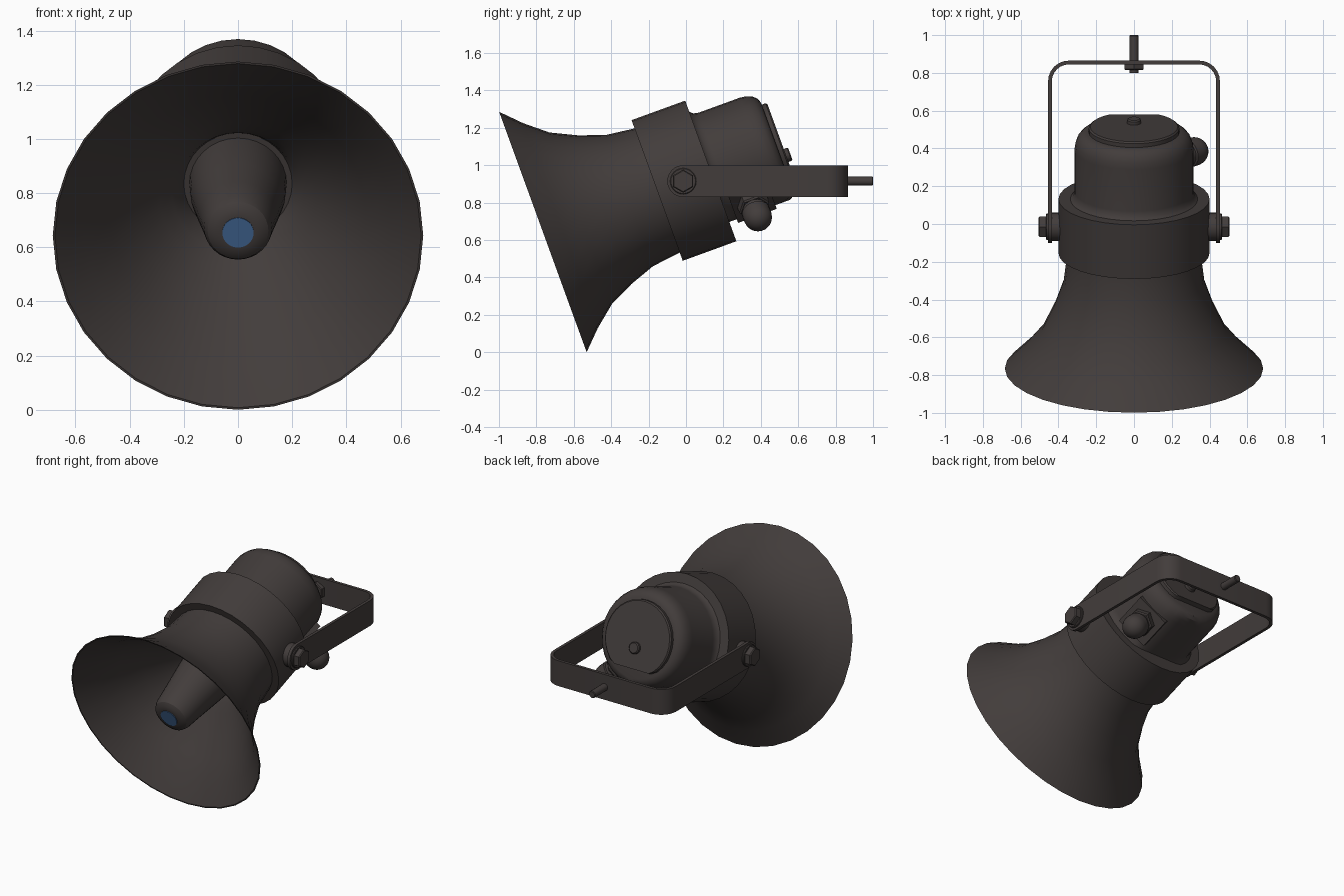
import bpy, bmesh, math
from mathutils import Matrix, Vector

if "Cube" in bpy.data.objects:
    bpy.data.objects.remove(bpy.data.objects["Cube"])

S, C = math.sin(math.radians(20)), math.cos(math.radians(20))
# horn frame: local z runs backward along the tilted axis, local y points down
TILT = Matrix(((1, 0, 0, 0), (0, S, C, -0.765), (0, -C, S, 0.643), (0, 0, 0, 1)))
PIVOT = Vector((0, -0.015, 0.915))


def material(name, rgb):
    m = bpy.data.materials.new(name)
    m.diffuse_color = (*rgb, 1)
    m.use_nodes = True
    m.node_tree.nodes["Principled BSDF"].inputs["Base Color"].default_value = m.diffuse_color
    return m


dark = material("dark brown grey", (0.055, 0.046, 0.044))
blue = material("blue", (0.055, 0.135, 0.30))


def finish(name, bm, mat=dark, matrix=Matrix()):
    bmesh.ops.remove_doubles(bm, verts=bm.verts, dist=1e-5)
    bmesh.ops.transform(bm, matrix=matrix, verts=bm.verts)
    bmesh.ops.recalc_face_normals(bm, faces=bm.faces)
    me = bpy.data.meshes.new(name)
    bm.to_mesh(me)
    bm.free()
    me.materials.append(mat)
    ob = bpy.data.objects.new(name, me)
    bpy.context.collection.objects.link(ob)
    return ob


def lathe(name, profile, sides=32, matrix=TILT, mat=dark, flat=None):
    """Spin (radius, height) points around z; flat cuts the lower side."""
    bm = bmesh.new()
    rings = []
    for r, h in profile:
        ring = []
        for i in range(sides):
            a = 2 * math.pi * i / sides
            y = r * math.cos(a)
            if flat is not None:
                y = min(y, flat)
            ring.append(bm.verts.new((r * math.sin(a), y, h)))
        rings.append(ring)
    for a, b in zip(rings, rings[1:]):
        for i in range(sides):
            j = (i + 1) % sides
            bm.faces.new((a[i], a[j], b[j], b[i]))
    return finish(name, bm, mat, matrix)


def along(origin, direction):
    """Matrix placing local z along a direction."""
    q = Vector(direction).to_track_quat('Z', 'Y')
    return Matrix.Translation(origin) @ q.to_matrix().to_4x4()


def disc(r, h0, h1, bevel=0.0):
    pts = [(0, h0), (r, h0), (r, h1 - bevel)]
    if bevel:
        pts.append((r - bevel, h1))
    return pts + [(0, h1)]


# flared horn: throat, inner wall, rim, outer wall
lathe("horn", [(0, .56), (.20, .56), (.215, .52), (.245, .48), (.29, .43), (.38, .335),
               (.473, .215), (.57, .1), (.676, 0), (.684, 0), (.583, .1), (.488, .215),
               (.423, .35), (.373, .49), (.353, .65), (.35, .70)])

# central plug with coloured tip
lathe("centre_plug", [(0, .035), (.06, .035), (.09, .04), (.112, .055), (.125, .085), (.14, .2),
                      (.16, .34), (.175, .45), (.18, .57)])
lathe("plug_tip", disc(.058, .036, .031), mat=blue)

# collar and driver housing
lathe("collar", [(.34, .65), (.40, .65), (.40, .955), (.25, .955)])
lathe("driver_housing", [(.345, .95), (.335, .957), (.321, .972), (.315, 1.0), (.315, 1.235),
                         (.310, 1.27), (.298, 1.30), (.278, 1.322), (.252, 1.332), (0, 1.332)],
      flat=.29)
lathe("rear_cap", disc(.24, 1.32, 1.362, .008), flat=.19)
lathe("rear_button", disc(.037, 1.35, 1.386, .006), 16, TILT @ Matrix.Translation((0, .06, 0)))

# cable gland on the lower right of the housing
k = math.sqrt(.5)
gland = TILT @ along((0, 0, 1.107), (k, k, 0))
bm = bmesh.new()
bmesh.ops.create_cube(bm, size=1)
bmesh.ops.transform(bm, matrix=Matrix.Translation((0, 0, .27)) @ Matrix.Diagonal((.22, .22, .12, 1)),
                    verts=bm.verts)
finish("gland_pad", bm, dark, gland)
lathe("gland_nut", disc(.085, .30, .38, .008), 6, gland)
dome = [(.076 * math.cos(a * math.pi / 12), .45 + .076 * math.sin(a * math.pi / 12)) for a in range(7)]
lathe("gland_dome", [(.066, .32), (.066, .40), (.076, .405)] + dome, 24, gland)

# U-shaped bracket, mirrored path with rounded corners
T, W, BACK, R = .02, .455, .865, .11


def u_path(inset):
    w, b, r = W - inset, BACK - inset, R - inset
    half = [(w, PIVOT.y)]
    for i in range(7):
        a = i * math.pi / 12
        half.append((w - r + r * math.cos(a), b - r + r * math.sin(a)))
    return half + [(-x, y) for x, y in reversed(half)]


bm = bmesh.new()
loops = []
for inset, z in ((0, .83), (0, 1.0), (T, 1.0), (T, .83)):
    loops.append([bm.verts.new((x, y, z)) for x, y in u_path(inset)])
for n in range(4):
    a, b = loops[n], loops[(n + 1) % 4]
    for i in range(len(a) - 1):
        bm.faces.new((a[i], a[i + 1], b[i + 1], b[i]))
finish("bracket", bm)

# pivot parts on both sides
for side, label in ((1, "right"), (-1, "left")):
    m = along(PIVOT, (side, 0, 0))
    lathe("bracket_end_" + label, disc(.085, W - T, W), 32, m)
    lathe("pivot_boss_" + label, disc(.075, .36, .437), 24, m)
    lathe("pivot_washer_" + label, disc(.07, .45, .466, .004), 24, m)
    lathe("pivot_bolt_" + label, disc(.062, .46, .505, .006), 6, m)

# mounting stud and nut at the back of the bracket
rear = along((0, 0, PIVOT.z), (0, 1, 0))
lathe("mounting_stud", disc(.024, .80, 1.0, .004), 16, rear)
lathe("mounting_nut", disc(.058, .85, .815, -.005)[:3] + [(.052, .815), (0, .815)], 6, rear)

# smooth shading with sharp edges kept
for ob in bpy.context.collection.objects:
    ob.select_set(True)
    bpy.context.view_layer.objects.active = ob
bpy.ops.object.shade_smooth_by_angle(angle=math.radians(32))
